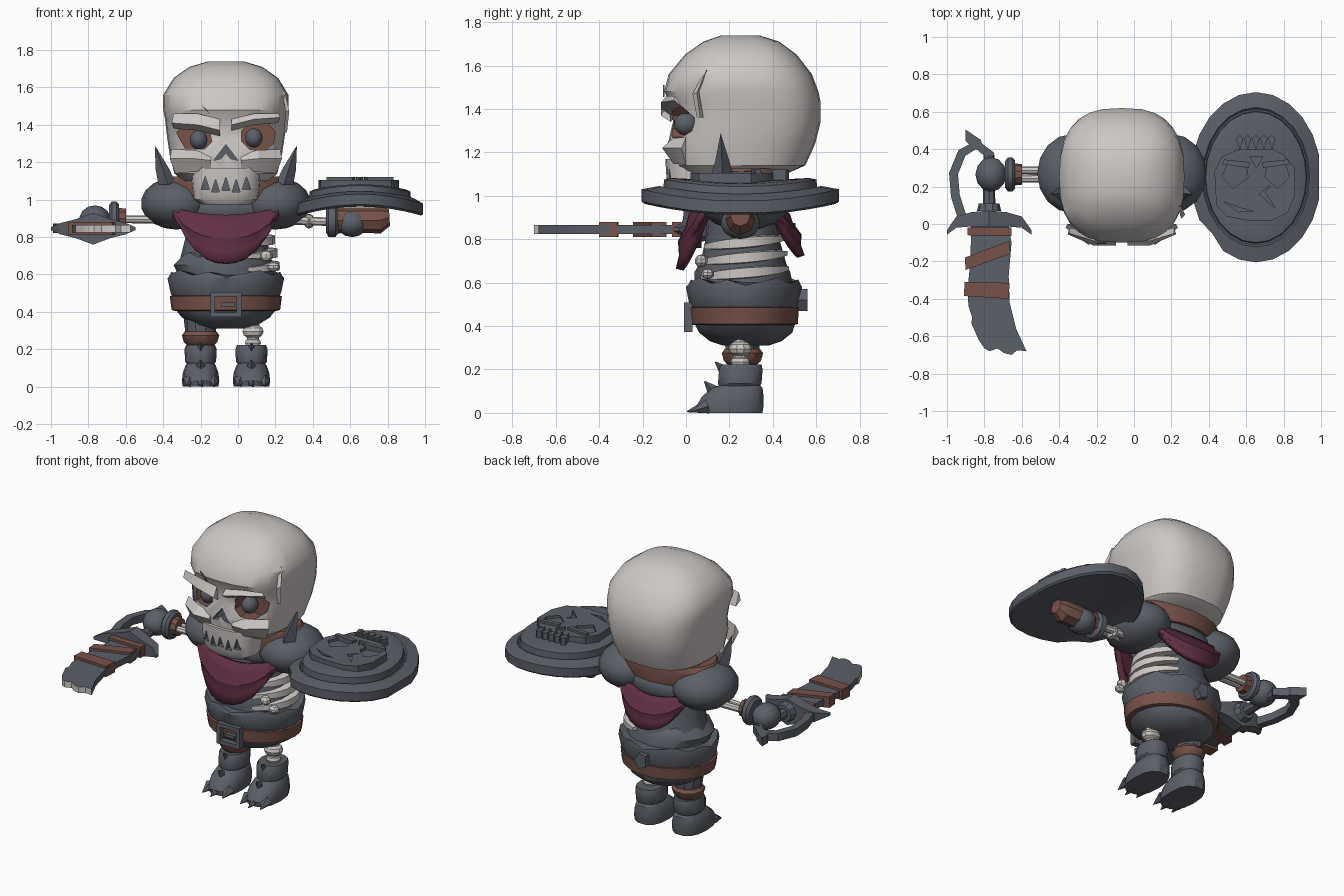
import bpy, bmesh, math
from mathutils import Vector

CX, CY = -0.065, 0.27          # body axis


def colour(name, rgb):
    m = bpy.data.materials.new(name)
    m.diffuse_color = (*rgb, 1)
    return m


GRAY = colour("dark_iron", (0.105, 0.115, 0.138))
BONE = colour("bone", (0.61, 0.575, 0.56))
BROWN = colour("leather", (0.185, 0.085, 0.067))
RED = colour("crimson_cloth", (0.12, 0.029, 0.058))


def make(name, verts, faces, mat):
    me = bpy.data.meshes.new(name)
    me.from_pydata([tuple(v) for v in verts], [], faces)
    bm = bmesh.new()
    bm.from_mesh(me)
    bmesh.ops.recalc_face_normals(bm, faces=bm.faces)
    bm.to_mesh(me)
    bm.free()
    me.materials.append(mat)
    ob = bpy.data.objects.new(name, me)
    bpy.context.collection.objects.link(ob)
    return ob


def loft(name, rings, mat):
    n = len(rings[0])
    faces = [list(range(n)), list(range((len(rings) - 1) * n, len(rings) * n))]
    for r in range(len(rings) - 1):
        for i in range(n):
            j = (i + 1) % n
            faces.append((r * n + i, r * n + j, (r + 1) * n + j, (r + 1) * n + i))
    return make(name, [p for ring in rings for p in ring], faces, mat)


def body(name, levels, mat, x=CX, n=20, p=2.0, jag=None):
    """Stack of rounded rings, each level = (z, half width, front y, back y)."""
    rings = []
    for k, (z, hx, yf, yb) in enumerate(levels):
        ring = []
        for i in range(n):
            a = 2 * math.pi * i / n
            c, s = math.cos(a), math.sin(a)
            ring.append((x + hx * math.copysign(abs(c) ** (2 / p), c),
                         (yf + yb) / 2 + (yb - yf) / 2 * math.copysign(abs(s) ** (2 / p), s),
                         z + (0.018 * ((i * 7 % 5) - 2) / 2 if k == jag else 0)))
        rings.append(ring)
    return loft(name, rings, mat)


def prism(name, outline, lo, hi, mat, axis="z"):
    put = (lambda u, v, w: (u, v, w)) if axis == "z" else (lambda u, v, w: (u, w, v))
    return loft(name, [[put(u, v, w) for u, v in outline] for w in (lo, hi)], mat)


def tube(name, stations, mat, n=10):
    """Round bar through stations (x, y, z, radius) lying on one line."""
    pts = [Vector(s[:3]) for s in stations]
    q = (pts[-1] - pts[0]).to_track_quat('Z', 'Y')
    return loft(name, [[p + q @ Vector((s[3] * math.cos(2 * math.pi * i / n),
                                        s[3] * math.sin(2 * math.pi * i / n), 0))
                        for i in range(n)] for p, s in zip(pts, stations)], mat)


def ball(name, c, r, mat, seg=14):
    bm = bmesh.new()
    bmesh.ops.create_uvsphere(bm, u_segments=seg, v_segments=seg // 2 + 1, radius=1)
    for v in bm.verts:
        v.co = Vector(c) + Vector(v.co[i] * r[i] for i in range(3))
    ob = make(name, [], [], mat)
    bm.to_mesh(ob.data)
    bm.free()
    return ob


def carve(ob, cutters):
    """Cut shapes out of ob; a slot index picks the colour of the cut."""
    for c in cutters:
        c.hide_render = True
        m = ob.modifiers.new("cut", 'BOOLEAN')
        m.operation, m.solver, m.object = 'DIFFERENCE', 'EXACT', c
    ev = ob.evaluated_get(bpy.context.evaluated_depsgraph_get())
    me = bpy.data.meshes.new_from_object(ev)
    ob.modifiers.clear()
    ob.data = me


def cutter(name, outline, lo, hi, slot, axis="y"):
    ob = prism(name, outline, lo, hi, BONE, axis)
    for m in (BROWN, GRAY):
        ob.data.materials.append(m)
    for f in ob.data.polygons:
        f.material_index = slot
    return ob


# --- skull and jaw with cut sockets, nose and tooth gaps
skull = body("skull", [(1.10, .23, -.02, .46), (1.14, .275, -.07, .55), (1.24, .30, -.085, .595),
                       (1.34, .315, -.06, .62), (1.43, .325, -.075, .62), (1.48, .335, -.10, .61),
                       (1.56, .335, -.08, .58), (1.65, .28, -.005, .51), (1.71, .195, .08, .43),
                       (1.738, .10, .16, .34)], BONE, n=28, p=2.7)
jaw = body("jaw", [(.975, .13, -.055, .12), (1.0, .17, -.075, .15), (1.07, .18, -.09, .17),
                   (1.17, .19, -.095, .2)], BONE, n=20, p=2.7)
for ob in (skull, jaw):
    for m in (BROWN, GRAY):
        ob.data.materials.append(m)
cuts = [cutter("socket_cut_a", [(-.33, 1.36), (-.30, 1.39), (-.15, 1.36), (-.14, 1.31), (-.18, 1.27), (-.28, 1.27)], -.3, .04, 1),
        cutter("socket_cut_b", [(.02, 1.37), (.06, 1.41), (.16, 1.41), (.20, 1.36), (.19, 1.30), (.14, 1.26), (.06, 1.27), (.02, 1.31)], -.3, .04, 1),
        cutter("nose_cut", [(-.13, 1.21), (-.065, 1.295), (.0, 1.21), (-.04, 1.22), (-.065, 1.25), (-.09, 1.22)], -.3, -.04, 2)]
carve(skull, cuts)
gaps = [cutter("tooth_gap_cut", [(x - .022, 1.045 + h), (x, 1.115 + h), (x + .022, 1.045 + h)], -.3, -.05, 2)
        for x, h in ((-.175, .01), (-.12, -.005), (-.065, .005), (-.01, -.005), (.045, .01))]
carve(jaw, gaps)
for c in cuts + gaps:
    bpy.data.objects.remove(c)
ball("eye_a", (-.21, .0, 1.32), (.048, .055, .052), GRAY)
ball("eye_b", (.085, .0, 1.33), (.048, .055, .052), GRAY)
for s in (-1, 1):                                             # brows and cheekbones
    x = lambda d: CX + s * d
    dz = .0 if s < 0 else .03
    loft("brow", [[(x(.03), -.07, 1.34 + dz), (x(.03), -.115, 1.37 + dz), (x(.03), -.08, 1.43)],
                  [(x(.15), -.05, 1.37 + dz), (x(.15), -.115, 1.40 + dz), (x(.15), -.09, 1.46)],
                  [(x(.28), -.02, 1.38 + dz), (x(.29), -.055, 1.41 + dz), (x(.28), -.05, 1.46)]], BONE)
    loft("cheekbone", [[(x(.08), -.07, 1.24), (x(.08), -.09, 1.21), (x(.08), -.07, 1.17)],
                       [(x(.17), -.06, 1.265), (x(.18), -.11, 1.22), (x(.16), -.06, 1.15)],
                       [(x(.29), .0, 1.27), (x(.30), -.02, 1.22), (x(.27), .0, 1.14)]], BONE)
# cracks in the temple and forehead, as thin slivers
prism("forehead_crack", [(-.20, 1.51), (-.15, 1.455), (-.17, 1.485)], -.107, -.098, GRAY, "y")
loft("temple_crack", [[(.245, .05, 1.36), (.245, .08, 1.36), (.262, .065, 1.36)],
                      [(.255, .03, 1.47), (.255, .06, 1.48), (.274, .05, 1.475)],
                      [(.235, .09, 1.58), (.235, .10, 1.58), (.25, .095, 1.58)]], BONE)

# --- collar, shoulder pads and upturned spikes
body("collar", [(1.0, .28, .05, .46), (1.09, .34, .06, .47), (1.125, .31, .06, .46)], BROWN)
for s in (-1, 1):
    ball("shoulder_pad", (CX + s * .265, CY, .98), (.19, .215, .14), GRAY, 16)
    loft("collar_spike", [[(CX + s * a, y, z) for a, y, z in ring] for ring in (
        [(.27, .17, 1.09), (.31, .11, 1.08), (.36, .17, 1.08), (.31, .22, 1.08)],
        [(.30, .165, 1.16), (.335, .135, 1.16), (.375, .165, 1.16), (.335, .20, 1.16)],
        [(.373, .16, 1.28), (.376, .158, 1.28), (.38, .16, 1.29), (.376, .162, 1.28)])], GRAY)
ball("upper_chest", (CX, CY, .95), (.28, .19, .13), GRAY, 16)

# --- torso, hem, pelvis, belt
body("torso", [(.55, .27, .03, .50), (.66, .25, .06, .47), (.80, .215, .09, .43), (.95, .22, .1, .42)], GRAY)
body("tunic_hem", [(.47, .28, .03, .51), (.50, .295, .015, .52), (.58, .312, .0, .535),
                   (.605, .305, .01, .53), (.60, .26, .05, .48)], GRAY, jag=3)
body("tunic_fold", [(.60, .24, .04, .49), (.65, .265, .04, .48), (.70, .225, .06, .455), (.72, .2, .1, .42)],
     GRAY, x=CX - .015, jag=2)
body("pelvis", [(.31, .10, .17, .38), (.33, .17, .11, .44), (.37, .235, .06, .49), (.42, .275, .035, .505),
                (.5, .27, .03, .5)], GRAY)
body("belt", [(.405, .27, .03, .5), (.41, .29, .02, .515), (.485, .30, .012, .52), (.49, .27, .03, .5)], BROWN, n=24)
for u, v, w, h in ((-.07, 0, .025, .13), (.07, 0, .025, .13), (0, .055, .16, .025), (0, -.055, .16, .025), (.01, 0, .07, .02)):
    x, z = CX + u, .44 + v
    prism("buckle_bar", [(x - w / 2, z - h / 2), (x + w / 2, z - h / 2), (x + w / 2, z + h / 2), (x - w / 2, z + h / 2)],
          -.01, .03, GRAY, "y")
prism("back_knot", [(-.10, .49), (-.05, .47), (-.02, .52), (-.05, .57), (-.10, .56)], .50, .56, GRAY, "y")

# --- exposed ribs on one side
for z, r in ((.645, .275), (.715, .265), (.785, .25)):
    rings = []
    for k in range(9):
        t = (k - 4) / 4
        a, h = t * 1.15, .028 * (1 - .55 * abs(t) ** 2)
        rings.append([(CX + q * math.cos(a), CY + q * .78 * math.sin(a), z + d + .02 * t)
                      for q, d in ((r - .04, -h), (r + .012, -h * .8), (r + .012, h * .8), (r - .04, h))])
    loft("rib", rings, BONE)
ball("rib_knob", (.15, .07, .70), (.035, .03, .03), BONE, 8)
ball("rib_knob", (.19, .10, .64), (.035, .03, .025), BONE, 8)

# --- crimson neckerchief, front and back, curved and flaring down
def bib(name, y_top, y_low, z_low, half, side):
    verts, cols, rows = [], 10, 4
    for r in range(rows + 1):
        for c in range(cols + 1):
            u, t = 2 * c / cols - 1, r / rows
            w = half * (1 - .12 * t)
            top = .965 - .05 * (1 - u * u)
            low = z_low + (top - z_low) * .8 * abs(u) ** 2.4
            y = y_top + (y_low - y_top) * t * (1 - .5 * u * u) + side * .09 * u * u
            verts.append((CX + w * u, y - side * .02 * (r == 2), top + (low - top) * t))
    n = cols + 1
    ob = make(name, verts, [(r * n + c, r * n + c + 1, (r + 1) * n + c + 1, (r + 1) * n + c)
                            for r in range(rows) for c in range(cols)], RED)
    m = ob.modifiers.new("thickness", 'SOLIDIFY')
    m.thickness, m.offset = .035, 0
    return ob


bib("neckerchief_front", .03, -.03, .66, .30, 1)
bib("neckerchief_back", .46, .53, .72, .27, -1)

# --- legs and clawed boots
tube("thigh_cloth", [(-.20, .26, .2, .07), (-.20, .26, .36, .09)], GRAY)
tube("knee_wrap", [(-.20, .26, .225, .075), (-.20, .26, .24, .09), (-.20, .26, .275, .1), (-.20, .26, .295, .085)], BROWN)
tube("shin_bone", [(.08, .25, .18, .045), (.08, .25, .23, .032), (.08, .25, .36, .035)], BONE)
ball("knee_bone", (.08, .25, .295), (.06, .055, .04), BONE, 10)
ball("ankle_bone", (.08, .25, .235), (.045, .045, .03), BONE, 10)
for x in (-.20, .072):
    body("boot_foot", [(0, .095, .05, .355), (.03, .10, .045, .36), (.075, .095, .07, .36), (.115, .08, .12, .355),
                       (.13, .068, .16, .34)], GRAY, x=x, n=14, p=2.5)
    body("boot_cuff", [(.12, .07, .15, .34), (.135, .083, .145, .35), (.20, .086, .15, .355), (.222, .078, .16, .35),
                       (.222, .06, .18, .33)], GRAY, x=x, n=14, p=2.3)
    for d in (-.065, 0, .065):
        tube("toe_claw", [(x + d, .10, .03, .035), (x + d * 1.1, .005 + abs(d) * .3, .006, .003)], GRAY, 5)
    tube("instep_spike", [(x, .14, .085, .04), (x, .085, .145, .003)], GRAY, 4)
    tube("cuff_spike", [(x, .19, .18, .035), (x, .135, .235, .003)], GRAY, 4)

# --- sword arm
for dy in (-.022, .022):
    tube("forearm_bone", [(-.68, .265 + dy, .895, .02), (-.45, .265 + dy, .895, .022)], BONE, 8)
    tube("shield_forearm_bone", [(.30, .25 + dy, .89, .024), (.52, .25 + dy, .88, .022)], BONE, 8)
ball("elbow_bone", (.38, .25, .885), (.03, .05, .04), BONE, 8)
tube("wrist_wrap", [(-.65, .265, .90, .06), (-.60, .265, .90, .055)], BROWN)
tube("wrist_ring", [(-.69, .265, .90, .07), (-.675, .265, .90, .09), (-.65, .265, .90, .09), (-.635, .265, .90, .075)], GRAY, 12)
ball("sword_hand", (-.765, .265, .89), (.085, .095, .08), GRAY, 12)

# --- sword: grip, guards, notched blade, leather wraps
tube("sword_grip", [(-.775, .0, .85, .035), (-.775, .37, .85, .03)], GRAY, 8)
tube("grip_ring", [(-.775, .07, .85, .065), (-.775, .11, .85, .055)], GRAY, 10)
path = [Vector(p) for p in ((-.76, .36), (-.84, .425), (-.92, .38), (-.965, .27), (-.955, .15), (-.92, .04))]
rings = []
for i, p in enumerate(path):
    d = (path[min(i + 1, 5)] - path[max(i - 1, 0)]).normalized() * .024
    rings.append([(p.x - d.y * k, p.y + d.x * k, z) for k, z in ((-1, .822), (1, .822), (1, .872), (-1, .872))])
loft("knuckle_guard", rings, GRAY)
prism("pommel_spike", [(-.90, .505), (-.90, .445), (-.86, .40), (-.80, .39), (-.82, .45)], .82, .875, GRAY)
loft("cross_guard", [[(x, y - w, .845 - h), (x, y + w, .845 - h), (x, y + w, .845 + h), (x, y - w, .845 + h)]
                     for x, y, w, h in ((-1, -.045, .012, .008), (-.95, .01, .03, .03), (-.87, .025, .038, .05),
                                        (-.775, .03, .042, .085), (-.68, .025, .038, .05), (-.60, .01, .03, .03),
                                        (-.548, -.045, .012, .008))], GRAY)
blade = prism("blade", [(-.87, 0), (-.875, -.2), (-.89, -.35), (-.885, -.44), (-.865, -.5), (-.87, -.53), (-.83, -.62),
                        (-.80, -.665), (-.77, -.68), (-.73, -.665), (-.695, -.69), (-.655, -.70), (-.625, -.675),
                        (-.575, -.68), (-.63, -.56), (-.665, -.42), (-.67, -.28), (-.655, -.1), (-.67, 0)], .825, .865, GRAY)
blade.data.materials.append(BONE)
for f in blade.data.polygons:                                  # bright worn tip
    f.material_index = int(f.normal.y < -.3 and f.center.y < -.55)
for q in ([(-.89, -.02), (-.89, -.06), (-.655, -.065), (-.655, -.02)],
          [(-.905, -.18), (-.90, -.245), (-.66, -.16), (-.665, -.09)],
          [(-.905, -.31), (-.91, -.385), (-.67, -.40), (-.665, -.315)]):
    prism("blade_wrap", q, .81, .88, BROWN)

# --- shield hand and strap
tube("shield_cuff", [(.47, .25, .885, .06), (.485, .25, .885, .085), (.52, .25, .885, .085), (.54, .25, .885, .06)], GRAY, 12)
ball("shield_hand", (.61, .25, .875), (.085, .09, .075), GRAY, 12)
tube("shield_strap", [(.53, .25, .89, .07), (.60, .25, .89, .068), (.76, .25, .89, .07), (.81, .25, .905, .045)], BROWN, 8)

# --- shield: stepped oval bent down at the sides
SX, SY = .652, .25
rings = []
for s, z in ((.3, .97), (.7, .97), (.97, .963), (1, .975), (1, 1.03), (.82, 1.045), (.80, 1.035), (.78, 1.035),
             (.77, 1.075), (.70, 1.082), (.4, 1.075), (.2, 1.075)):
    ring = []
    for i in range(24):
        a = 2 * math.pi * i / 24
        k = s * ({0: .965, 15: .94}.get(i, 1) if s > .9 else 1)
        u, v = k * math.cos(a), k * math.sin(a)
        ring.append((SX + .35 * u, SY + .455 * v, z - .055 * u * u))
    rings.append(ring)
loft("shield", rings, GRAY)

# --- shield face relief
face = prism("shield_face", [(.44, .10), (.50, .04), (.60, .02), (.74, .02), (.82, .06), (.86, .15), (.86, .30), (.80, .37),
                             (.74, .40), (.56, .40), (.47, .36), (.43, .28)], 1.04, 1.105, GRAY)
holes = [cutter("relief_cut", q, 1.088, 1.3, 0, "z") for q in (
    [(.47, .25), (.53, .19), (.61, .25), (.60, .31), (.50, .32)], [(.70, .25), (.77, .19), (.83, .25), (.81, .32), (.71, .31)],
    [(.62, .36), (.655, .30), (.69, .36)], [(.48, .12), (.56, .065), (.64, .07), (.57, .085)],
    [(.67, .16), (.76, .08), (.70, .17), (.73, .21)])]
carve(face, holes)
for c in holes:
    bpy.data.objects.remove(c)
face.data.materials.clear()
face.data.materials.append(GRAY)
for i in range(5):
    x = .565 + i * .043
    prism("relief_tooth", [(x - .02, .46), (x, .395), (x + .02, .46), (x, .475)], 1.06, 1.12, GRAY)
for s in (-1, 1):
    prism("relief_brow", [(SX + s * .03, .33), (SX + s * .17, .345), (SX + s * .18, .32), (SX + s * .04, .30)], 1.09, 1.12, GRAY)

# --- smooth shading with sharp creases kept
bpy.ops.object.select_all(action='DESELECT')
for ob in bpy.context.scene.objects:
    ob.select_set(True)
bpy.context.view_layer.objects.active = skull
bpy.ops.object.shade_smooth_by_angle(angle=math.radians(32))
